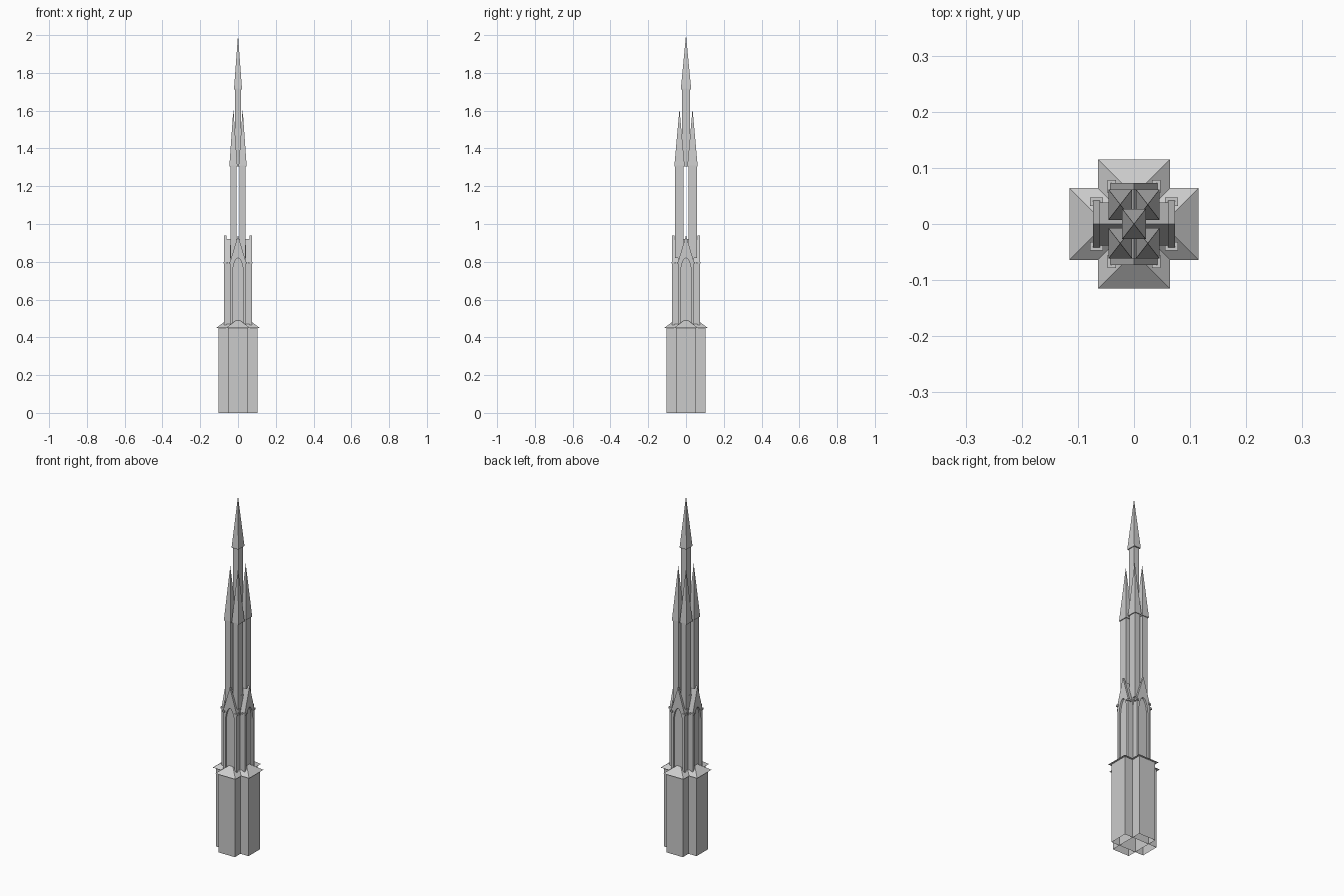
import bpy, bmesh, math
from mathutils import Matrix

if "Cube" in bpy.data.objects:
    bpy.data.objects.remove(bpy.data.objects["Cube"], do_unlink=True)

stone = bpy.data.materials.new("pale_stone")
stone.use_nodes = True
GREY = (0.6, 0.6, 0.6, 1)
stone.diffuse_color = GREY
stone.node_tree.nodes["Principled BSDF"].inputs["Base Color"].default_value = GREY


def finish(name, bm, turn=0):
    """Turn a bmesh about the tower axis and store it as an object."""
    bm.transform(Matrix.Rotation(turn, 4, "Z"))
    bmesh.ops.recalc_face_normals(bm, faces=bm.faces)
    mesh = bpy.data.meshes.new(name)
    bm.to_mesh(mesh)
    bm.free()
    mesh.materials.append(stone)
    obj = bpy.data.objects.new(name, mesh)
    bpy.context.collection.objects.link(obj)


def box(name, x, y, z, turn=0, open_bottom=False):
    """Box from three (low, high) ranges."""
    bm = bmesh.new()
    bmesh.ops.create_cube(bm, size=1)
    for v in bm.verts:
        v.co = [r[0] if c < 0 else r[1] for c, r in zip(v.co, (x, y, z))]
    if open_bottom:
        low = [f for f in bm.faces if f.calc_center_median().z < z[0] + 1e-5]
        bmesh.ops.delete(bm, geom=low, context="FACES")
    finish(name, bm, turn)


def prism(name, outline, y, turn=0):
    """Extrude an x-z outline along a y range."""
    bm = bmesh.new()
    face = bm.faces.new([bm.verts.new((px, y[0], pz)) for px, pz in outline])
    ext = bmesh.ops.extrude_face_region(bm, geom=[face])
    for v in ext["geom"]:
        if isinstance(v, bmesh.types.BMVert):
            v.co.y = y[1]
    finish(name, bm, turn)


def spire(name, cx, cy, wx, wy, z0, z1):
    """Steep four-sided spire with a thin eave."""
    bm = bmesh.new()
    rings = []
    for z in (z0, z0 + 0.006):
        rings.append([bm.verts.new((cx + sx * wx, cy + sy * wy, z))
                      for sx, sy in ((-1, -1), (1, -1), (1, 1), (-1, 1))])
    tip = bm.verts.new((cx, cy, z1))
    bm.faces.new(rings[0])
    for i in range(4):
        j = (i + 1) % 4
        bm.faces.new((rings[0][i], rings[0][j], rings[1][j], rings[1][i]))
        bm.faces.new((rings[1][i], rings[1][j], tip))
    finish(name, bm)


def hip_roof(name, turn):
    """Hipped roof spanning two opposite arms of the base."""
    bm = bmesh.new()
    a, b = 0.064, 0.115
    eave = [bm.verts.new((sx * a, sy * b, 0.45))
            for sx, sy in ((-1, -1), (1, -1), (1, 1), (-1, 1))]
    front, back = [bm.verts.new((0, s * (b - a), 0.498)) for s in (-1, 1)]
    bm.faces.new(eave)
    bm.faces.new((eave[0], eave[1], front))
    bm.faces.new((eave[1], eave[2], back, front))
    bm.faces.new((eave[2], eave[3], back))
    bm.faces.new((eave[3], eave[0], front, back))
    finish(name, bm, turn)


# Cross-shaped base, hipped roofs, and gabled middle storey
for i, axis in enumerate(("long", "cross")):
    t = i * math.pi / 2
    box(f"base_{axis}", (-0.052, 0.052), (-0.103, 0.103), (0, 0.45), t, True)
    hip_roof(f"base_roof_{axis}", t)
    box(f"middle_{axis}", (-0.038, 0.038), (-0.063, 0.063), (0.45, 0.8), t)
    prism(f"middle_roof_{axis}", [(-0.038, 0.8), (0.038, 0.8), (0, 0.92)],
          (-0.063, 0.063), t)

# Four portals: gabled frame with a pointed-arch opening
W, IN, SPRING, TIP = 0.042, 0.029, 0.74, 0.82
half_arch = [(IN * math.cos(a), SPRING + (TIP - SPRING) * math.sin(a) ** 1.25)
             for a in (k * math.pi / 12 for k in range(6))]
arch = half_arch + [(0, TIP)] + [(-x, z) for x, z in reversed(half_arch)]
frame = ([(-W, 0.46), (-W, 0.8), (0, 0.94), (W, 0.8), (W, 0.46), (IN, 0.46)]
         + arch + [(-IN, 0.46)])
for i, side in enumerate(("front", "left", "back", "right")):
    t = i * math.pi / 2
    prism(f"portal_{side}", frame, (-0.073, -0.061), t)
    for s, part in ((-1, "a"), (1, "b")):
        xs = sorted((s * 0.032, s * 0.047))
        box(f"portal_ledge_{side}_{part}", xs, (-0.078, -0.055), (0.79, 0.8), t)

# Platform and the four tall corner turrets
box("platform", (-0.042, 0.042), (-0.042, 0.042), (0.78, 0.89))
for sx in (-1, 1):
    for sy in (-1, 1):
        label = ("left" if sx > 0 else "right") + ("_back" if sy > 0 else "_front")
        cx, cy = sx * 0.0245, sy * 0.0345
        box(f"turret_{label}", (cx - 0.0165, cx + 0.0165),
            (cy - 0.0225, cy + 0.0225), (0.82, 1.306))
        spire(f"turret_spire_{label}", cx, cy, 0.021, 0.027, 1.304, 1.61)

# Central lantern shaft and top spire
box("central_shaft", (-0.016, 0.016), (-0.02, 0.02), (1.304, 1.715))
spire("central_spire", 0, 0, 0.021, 0.027, 1.712, 2.0)
